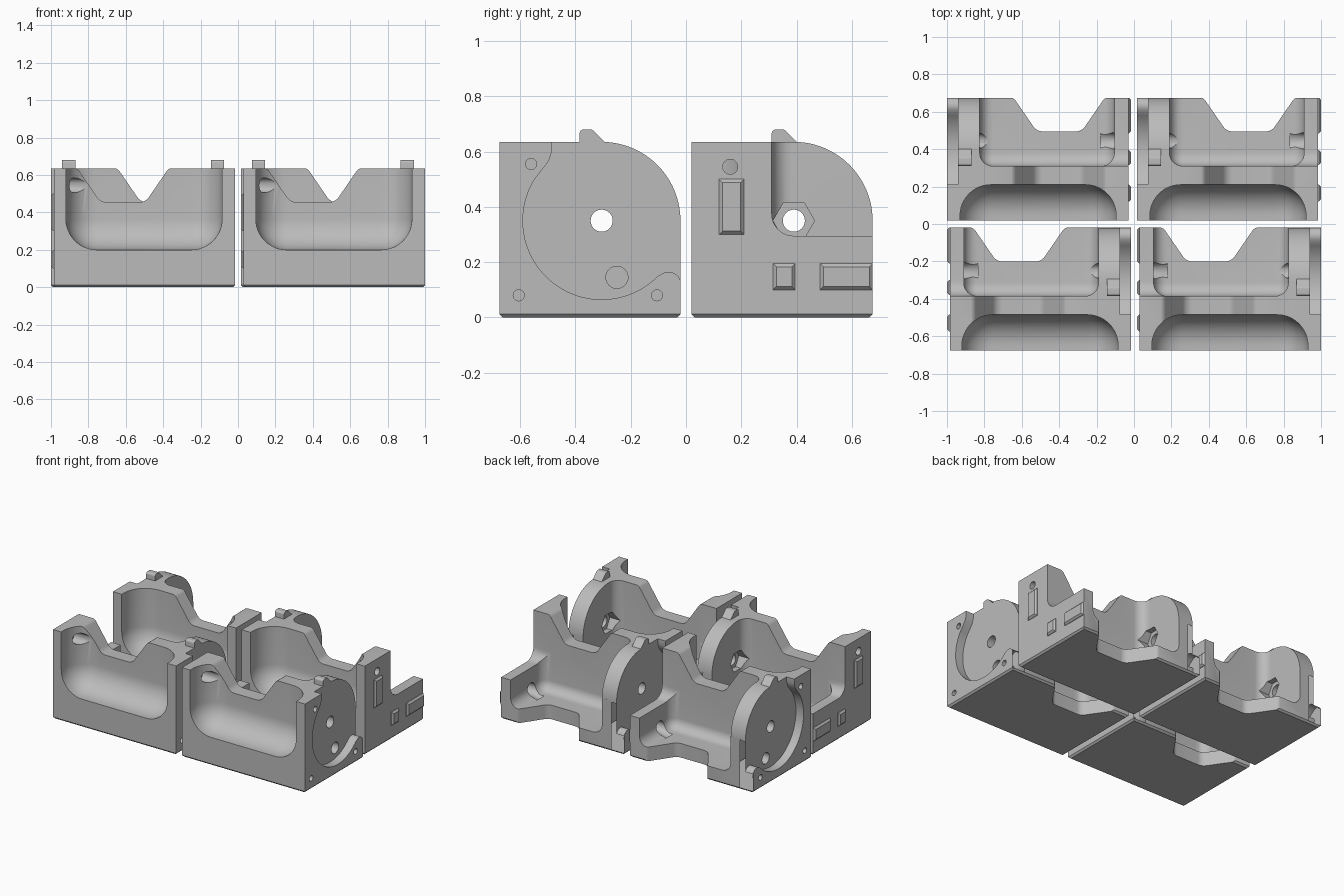
import bpy, bmesh
from math import cos, sin, pi, radians
from mathutils import Vector, Matrix

if "Cube" in bpy.data.objects:
    bpy.data.objects.remove(bpy.data.objects["Cube"])

grey = bpy.data.materials.new("plain grey")
grey.use_nodes = True
grey.diffuse_color = (0.5, 0.5, 0.5, 1)
grey.node_tree.nodes["Principled BSDF"].inputs["Base Color"].default_value = (0.5, 0.5, 0.5, 1)

# Bracket size: length along x, depth along y, height along z
L, D, H = 0.97, 0.655, 0.635
HUB = (0.37, 0.35)
R = 0.285


def finish(name, bm):
    bmesh.ops.recalc_face_normals(bm, faces=bm.faces)
    mesh = bpy.data.meshes.new(name)
    bm.to_mesh(mesh)
    bm.free()
    ob = bpy.data.objects.new(name, mesh)
    bpy.context.collection.objects.link(ob)
    return ob


def box(name, lo, hi, r=0.0, seg=8, pick=lambda e: True):
    bm = bmesh.new()
    bmesh.ops.create_cube(bm, size=1)
    for v in bm.verts:
        v.co = [lo[i] if v.co[i] < 0 else hi[i] for i in range(3)]
    if r:
        bmesh.ops.bevel(bm, geom=[e for e in bm.edges if pick(e)], offset=r,
                        segments=seg, profile=0.5, affect='EDGES')
    return finish(name, bm)


def rounded(pts, seg=8):
    """Polygon corners given as (a, b, radius), with each corner filleted."""
    out = []
    for i, (a, b, r) in enumerate(pts):
        p = Vector((a, b))
        d0 = (Vector(pts[i - 1][:2]) - p).normalized()
        d1 = (Vector(pts[(i + 1) % len(pts)][:2]) - p).normalized()
        if not r:
            out.append(tuple(p))
            continue
        half = d0.angle(d1) / 2
        c = p + (d0 + d1).normalized() * r / sin(half)
        t = r / max(1e-6, sin(half)) * cos(half)
        s, e = p + d0 * t - c, p + d1 * t - c
        turn = s.angle_signed(e)
        for k in range(seg + 1):
            w = -turn * k / seg
            out.append((c.x + s.x * cos(w) - s.y * sin(w), c.y + s.x * sin(w) + s.y * cos(w)))
    return out


def prism(name, pts, axis, lo, hi, edge_round=None):
    place = {'x': lambda t, p: (t, p[0], p[1]),
             'y': lambda t, p: (p[0], t, p[1]),
             'z': lambda t, p: (p[0], p[1], t)}[axis]
    bm = bmesh.new()
    ends = [[bm.verts.new(place(t, p)) for p in pts] for t in (lo, hi)]
    bm.faces.new(ends[0])
    bm.faces.new(ends[1])
    n = len(pts)
    for i in range(n):
        j = (i + 1) % n
        bm.faces.new((ends[0][i], ends[0][j], ends[1][j], ends[1][i]))
    if edge_round:
        r, pick = edge_round
        bmesh.ops.bevel(bm, geom=[e for e in bm.edges if pick(e)], offset=r,
                        segments=5, profile=0.5, affect='EDGES')
    return finish(name, bm)


def arc(c, r, a0, a1, n):
    return [(c[0] + r * cos(radians(a0 + (a1 - a0) * i / n)),
             c[1] + r * sin(radians(a0 + (a1 - a0) * i / n))) for i in range(n + 1)]


def rod(c, r, lo, hi, n=32, r2=None):
    bm = bmesh.new()
    bmesh.ops.create_cone(bm, cap_ends=True, segments=n, radius1=r,
                          radius2=r if r2 is None else r2, depth=hi - lo)
    bmesh.ops.transform(bm, verts=bm.verts, matrix=Matrix.Translation(
        ((lo + hi) / 2, c[0], c[1])) @ Matrix.Rotation(pi / 2, 4, 'Y'))
    return finish("rod_cutter", bm)


def combine(ob, other, op='DIFFERENCE'):
    other.hide_render = True
    m = ob.modifiers.new("combine", 'BOOLEAN')
    m.operation, m.object, m.solver = op, other, 'EXACT'
    bpy.context.view_layer.objects.active = ob
    bpy.ops.object.modifier_apply(modifier=m.name)
    bpy.data.objects.remove(other)


# Wall and floor block
body = prism("bracket", [(-.02, -.02), (.68, -.02), (.68, .36), (.36, .36), (.36, H), (-.02, H)],
             'x', .1, 1)
# Rear tray, and the low step of the far end
combine(body, box("tray", (.175, .29, .1), (.895, 1.2, 1.2), .07))
step = [(.29, .295, .08), (1, .295, 0), (1, 1, 0), (.29, 1, 0)]
combine(body, prism("step", rounded(step), 'x', .6, 1.2))

# Round cheek with a softened inner rim
cheek_pts = [(-.02, -.02), (D, -.02)] + arc(HUB, R, 0, 90, 28) + [(-.02, H)]


def inner_rim(e):
    m = (e.verts[0].co + e.verts[1].co) / 2
    return all(v.co.x > .17 for v in e.verts) and m.y > .1 and m.z > .1


cheek = prism("cheek", cheek_pts, 'x', -.02, .175, (.035, inner_rim))
combine(body, cheek, 'UNION')

# Front scoop
combine(body, box("scoop", (.07, -.6, .2), (.905, .19, 1.4), .165, 12))


# Flared notches in the wall top and in the floor edge
def notch(edge):
    pts = [(.3, .5, 0), (.3, .002, 0), (.355, .002, .04), (.48, -.18, .06),
           (.72, -.18, .06), (.845, .002, .04), (.89, .002, 0), (.89, .5, 0)]
    return [(a, b + edge) for a, b in rounded(pts)]


combine(body, prism("wall_notch", notch(H), 'y', -.2, .34))
combine(body, prism("floor_notch", notch(D), 'z', -.2, .29))

# Round recess on the near end, leaving corner lugs
recess = arc(HUB, R, 148, 315, 48) + arc((.612, .12), .045, 125, 20, 8)
recess += [(.72, .13), (.72, .72), (.19, .72), (.19, .6), (.178, .565)]
combine(body, prism("recess", recess, 'x', -.2, .06))

# Bores, nut pocket and pin holes
combine(body, rod(HUB, .04, -.1, .4))
combine(body, rod(HUB, .075, .135, .3, 6))
combine(body, rod((.425, .145), .04, -.1, 1.1))
combine(body, rod((.425, .145), .06, .82, .905, r2=.04))
combine(body, rod((.14, .545), .027, .8, 1.1))
combine(body, rod((.14, .545), .04, .6, .93))
for c in ((.07, .08), (.57, .08), (.115, .555)):
    combine(body, rod(c, .02, -.1, .05, 20))

# Trim to size with a chamfered foot
combine(body, box("trim", (0, 0, 0), (L, D, 1), .012, 1,
                  lambda e: all(v.co.z < .01 for v in e.verts)), 'INTERSECT')

# Stop tab on the cheek, and raised keys on the far end
tab = [(.29, .6, 0), (.29, .68, .015), (.335, .68, .015), (.385, .63, 0), (.385, .6, 0)]
extras = [prism("stop_tab", rounded(tab), 'x', .06, .13)]
for y0, y1, z0, z1 in ((.1, .19, .3, .5), (.295, .375, .1, .195), (.465, D, .1, .195)):
    extras.append(box("key", (L - .05, y0, z0), (L + .015, y1, z1), .012, 1,
                      lambda e: all(v.co.x > L for v in e.verts)))

bm = bmesh.new()
for ob in [body] + extras:
    bm.from_mesh(ob.data)
    bpy.data.objects.remove(ob)
base = bpy.data.meshes.new("bracket")
bm.to_mesh(base)
bm.free()
base.materials.clear()
base.materials.append(grey)

# Four brackets, with the front row mirrored
flipped = base.copy()
flipped.transform(Matrix.Diagonal((-1, 1, 1, 1)))
flipped.flip_normals()
for name, mesh, x, y in (("back_right_bracket", base, -1, .02),
                         ("back_left_bracket", base, .015, .02),
                         ("front_right_bracket", flipped, -.015, -.675),
                         ("front_left_bracket", flipped, 1, -.675)):
    ob = bpy.data.objects.new(name, mesh)
    ob.location = (x, y, 0)
    bpy.context.collection.objects.link(ob)
    bpy.ops.object.select_all(action='DESELECT')
    ob.select_set(True)
    bpy.context.view_layer.objects.active = ob
    bpy.ops.object.shade_smooth_by_angle(angle=radians(30))
